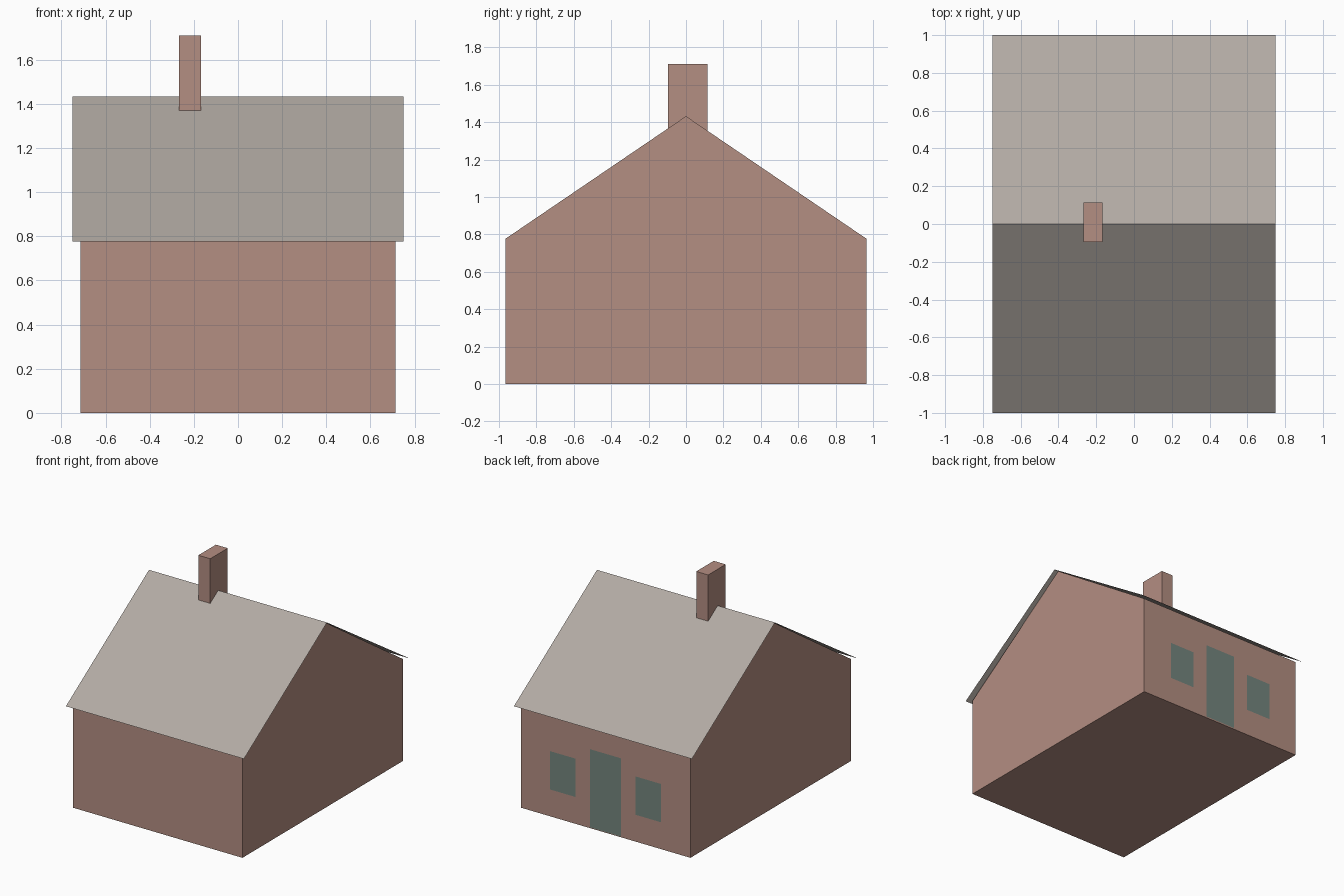
import bpy

cube = bpy.data.objects.get("Cube")
if cube:
    bpy.data.objects.remove(cube, do_unlink=True)


def material(name, r, g, b):
    def lin(c):
        c /= 255
        return c / 12.92 if c < 0.04 else ((c + 0.055) / 1.055) ** 2.4
    colour = (lin(r), lin(g), lin(b), 1)
    mat = bpy.data.materials.new(name)
    mat.use_nodes = True
    mat.diffuse_color = colour
    node = next(n for n in mat.node_tree.nodes if n.type == 'BSDF_PRINCIPLED')
    node.inputs["Base Color"].default_value = colour
    return mat


def add_mesh(name, verts, faces, mat):
    mesh = bpy.data.meshes.new(name)
    mesh.from_pydata(verts, [], faces)
    mesh.materials.append(mat)
    obj = bpy.data.objects.new(name, mesh)
    bpy.context.collection.objects.link(obj)
    return obj


def extrude_x(name, profile, x0, x1, mat, closed=True):
    """Sweep a (y, z) profile along x, as a capped solid or an open sheet."""
    n = len(profile)
    verts = [(x, y, z) for x in (x0, x1) for y, z in profile]
    spans = n if closed else n - 1
    faces = [(i, i + n, (i + 1) % n + n, (i + 1) % n) for i in range(spans)]
    if closed:
        faces += [tuple(range(n)), tuple(reversed(range(n, 2 * n)))]
    obj = add_mesh(name, verts, faces, mat)
    # Clockwise outlines need their faces turned outward
    obj.data.flip_normals()
    return obj


def back_panel(name, x0, x1, z0, z1, mat):
    """Flat painted panel just proud of the back wall."""
    y = WALL_Y + 0.003
    add_mesh(name, [(x1, y, z0), (x0, y, z0), (x0, y, z1), (x1, y, z1)],
             [(0, 1, 2, 3)], mat)


brick = material("brick brown", 180, 142, 130)
slate = material("roof warm grey", 178, 170, 163)
glass = material("opening grey green", 116, 134, 126)

WALL_X, WALL_Y = 0.714, 0.966
EAVE, RIDGE = 0.776, 1.433

# Walls with gabled ends
extrude_x("house_walls",
          [(-WALL_Y, 0), (WALL_Y, 0), (WALL_Y, EAVE), (0, RIDGE - 0.001), (-WALL_Y, EAVE)],
          -WALL_X, WALL_X, brick)

# Thin overhanging roof sheet
extrude_x("roof", [(1, EAVE), (0, RIDGE), (-1, EAVE)], -0.75, 0.75, slate, closed=False)

# Chimney straddling the ridge
extrude_x("chimney", [(-0.096, 1.34), (0.115, 1.34), (0.115, 1.71), (-0.096, 1.71)],
          -0.267, -0.167, brick)

# Door and windows on the back wall
back_panel("door", -0.13, 0.13, 0.008, 0.603, glass)
back_panel("left_window", 0.253, 0.466, 0.206, 0.498, glass)
back_panel("right_window", -0.466, -0.253, 0.206, 0.498, glass)
